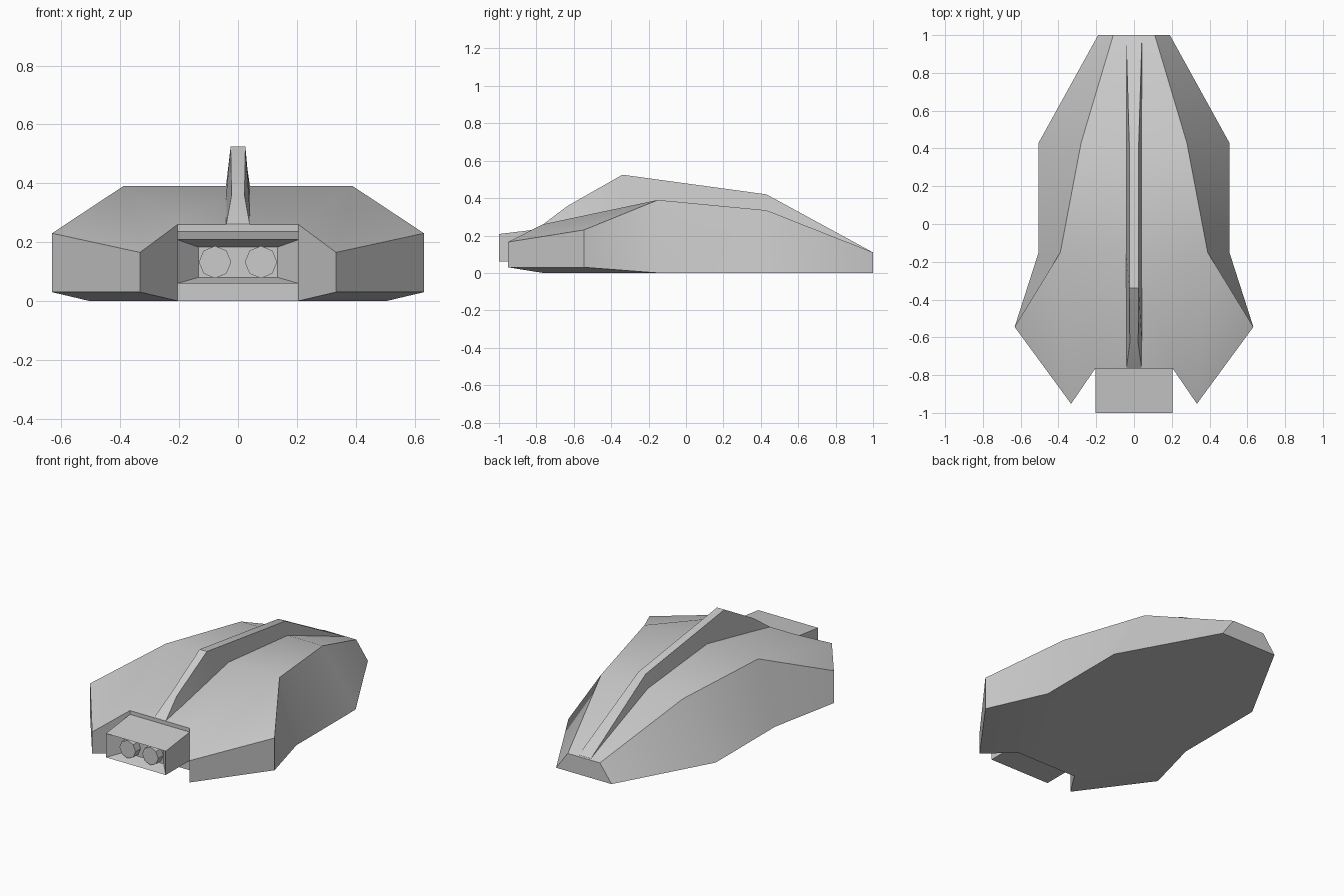
import bpy, bmesh, math
from mathutils import Matrix

cube = bpy.data.objects.get("Cube")
if cube:
    bpy.data.objects.remove(cube, do_unlink=True)

# One plain grey for everything
grey = bpy.data.materials.new("plain_grey")
grey.use_nodes = True
grey.diffuse_color = (0.6, 0.6, 0.6, 1)
grey.node_tree.nodes["Principled BSDF"].inputs["Base Color"].default_value = grey.diffuse_color


def finish(bm, name, angle=22):
    bmesh.ops.recalc_face_normals(bm, faces=bm.faces)
    mesh = bpy.data.meshes.new(name)
    bm.to_mesh(mesh)
    bm.free()
    mesh.materials.append(grey)
    ob = bpy.data.objects.new(name, mesh)
    bpy.context.collection.objects.link(ob)
    bpy.ops.object.select_all(action='DESELECT')
    ob.select_set(True)
    bpy.context.view_layer.objects.active = ob
    bpy.ops.object.shade_smooth_by_angle(angle=math.radians(angle))
    return ob


def bridge(bm, a, b, skip=()):
    for i in range(len(a)):
        if i not in skip:
            j = (i + 1) % len(a)
            bm.faces.new((a[i], a[j], b[j], b[i]))


def loft(name, rings):
    bm = bmesh.new()
    loops = [[bm.verts.new(p) for p in ring] for ring in rings]
    for a, b in zip(loops, loops[1:]):
        bridge(bm, a, b)
    bm.faces.new(loops[0])
    bm.faces.new(loops[-1])
    return finish(bm, name)


# Hull: half sections (y, top half width, top height, bottom half width), mirrored
sections = [(1, 0.11, 0.11, 0.19), (0.43, 0.28, 0.335, 0.505),
            (-0.15, 0.39, 0.39, 0.505), (-0.765, 0.205, 0.26, 0.205)]
bm = bmesh.new()
loops = []
for y, top_w, top_z, low_w in sections:
    ring = [(0, y, top_z), (top_w, y, top_z), (low_w, y, 0), (0, y, 0)]
    loops.append([bm.verts.new(p) for p in ring])
for i in range(3):
    # the centre plane stays open; the last side is replaced by the cheek
    bridge(bm, loops[i], loops[i + 1], skip=(3,) if i < 2 else (1, 3))
bm.faces.new(loops[0])
bm.faces.new(loops[-1])

# Flared front cheeks beside the head
_, shoulder_top, shoulder_low, _ = loops[2]
_, notch_top, notch_low, _ = loops[3]
flare_top = bm.verts.new((0.632, -0.545, 0.23))
flare_low = bm.verts.new((0.632, -0.545, 0.03))
tip_top = bm.verts.new((0.333, -0.952, 0.165))
tip_low = bm.verts.new((0.333, -0.952, 0.03))
for face in ((shoulder_top, flare_top, tip_top, notch_top),
             (shoulder_low, flare_low, tip_low, notch_low),
             (shoulder_top, shoulder_low, flare_low, flare_top),
             (flare_top, flare_low, tip_low, tip_top),
             (tip_top, tip_low, notch_low, notch_top)):
    bm.faces.new(face)
bmesh.ops.mirror(bm, geom=bm.verts[:] + bm.edges[:] + bm.faces[:],
                 axis='X', merge_dist=0.0001)
bmesh.ops.remove_doubles(bm, verts=bm.verts, dist=0.0001)
finish(bm, "hull")

# Ridge fin: (y, base height, top height, top half width)
fin = [(-0.763, 0.25, 0.261, 0.04), (-0.63, 0.28, 0.36, 0.022),
       (-0.34, 0.34, 0.525, 0.025), (-0.15, 0.38, 0.499, 0.025),
       (0.43, 0.325, 0.42, 0.025), (0.99, 0.1, 0.115, 0.042)]
loft("ridge_fin", [[(-0.042, y, base), (0.042, y, base), (w, y, top), (-w, y, top)]
                   for y, base, top, w in fin])


# Head: sloped box with a tapered recess in its front
def rect(y, w, low, high):
    return [(-w, y, low), (w, y, low), (w, y, high), (-w, y, high)]


loft("head", [rect(-0.76, 0.205, 0.06, 0.237), rect(-1, 0.205, 0.06, 0.208),
              rect(-0.92, 0.135, 0.08, 0.183)])

# Two octagonal eyes standing in the recess
for side, x in (("left", 0.078), ("right", -0.078)):
    bm = bmesh.new()
    place = (Matrix.Translation((x, -0.935, 0.132))
             @ Matrix.Rotation(math.pi / 2, 4, 'X'))
    bmesh.ops.create_cone(bm, cap_ends=True, segments=8, radius1=0.055,
                          radius2=0.055, depth=0.07, matrix=place)
    finish(bm, side + "_eye")
